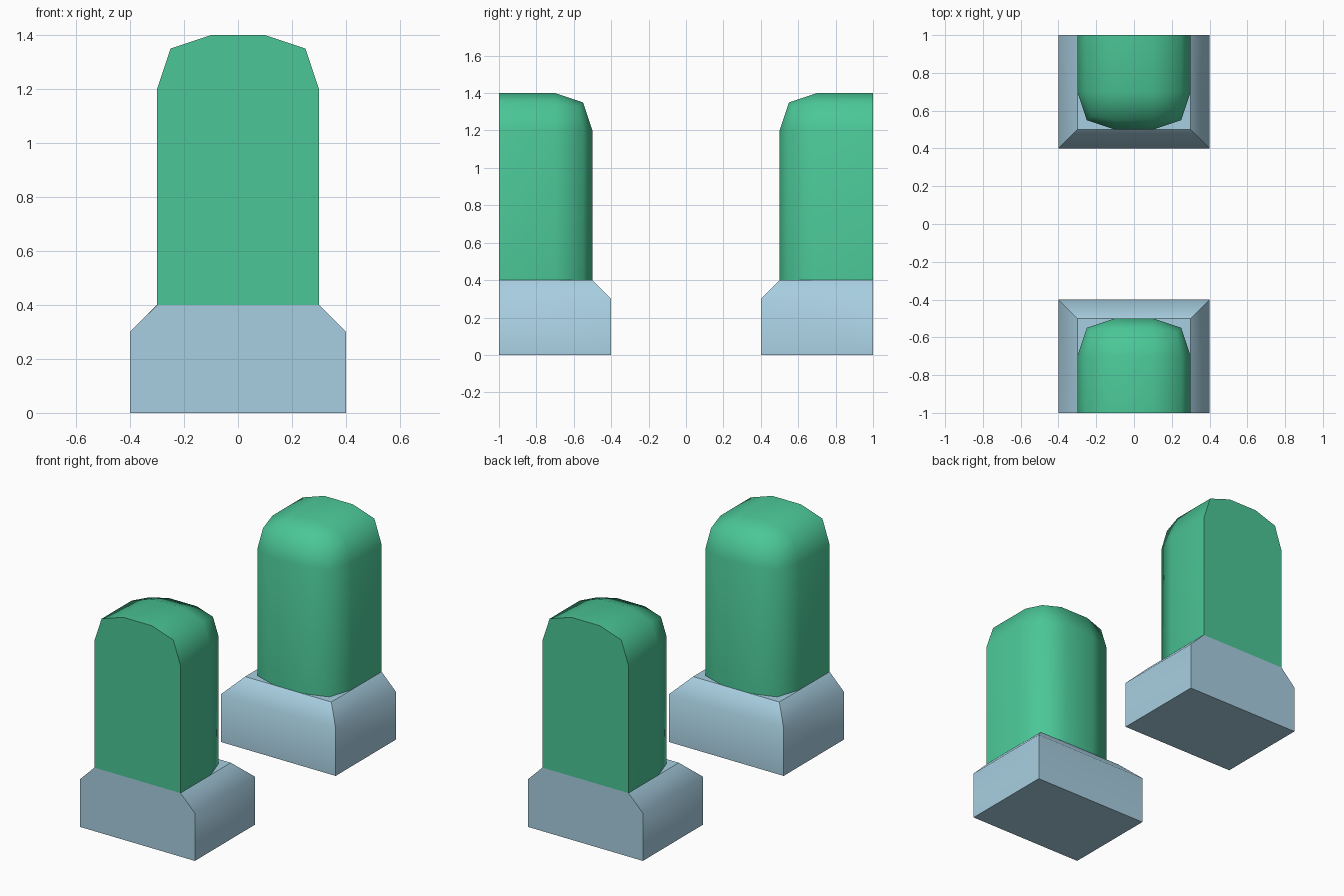
import bpy, bmesh, math

if "Cube" in bpy.data.objects:
    bpy.data.objects.remove(bpy.data.objects["Cube"])


def material(name, color):
    mat = bpy.data.materials.new(name)
    mat.diffuse_color = (*color, 1.0)
    mat.use_nodes = True
    mat.node_tree.nodes["Principled BSDF"].inputs["Base Color"].default_value = mat.diffuse_color
    return mat


def bevelled_block(name, half_w, y1, z0, z1, offset, segments, profile, bevel_uprights, mat):
    """Box from y=-1 to y1 whose outer (y=-1) face stays flat."""
    bm = bmesh.new()
    bmesh.ops.create_cube(bm, size=1.0)
    for v in bm.verts:
        v.co = (2 * half_w * v.co.x,
                y1 if v.co.y > 0 else -1.0,
                z1 if v.co.z > 0 else z0)

    def chosen(edge):
        outer = all(abs(v.co.y + 1.0) < 1e-5 for v in edge.verts)
        tops = sum(abs(v.co.z - z1) < 1e-5 for v in edge.verts)
        return not outer and (tops == 2 or (bevel_uprights and tops == 1))

    bmesh.ops.bevel(bm, geom=[e for e in bm.edges if chosen(e)], offset=offset,
                    offset_type='OFFSET', segments=segments, profile=profile,
                    affect='EDGES', clamp_overlap=False)
    bmesh.ops.recalc_face_normals(bm, faces=bm.faces[:])

    # smooth the rounding, keep corners (and the base's flat top rim) crisp
    for f in bm.faces:
        f.smooth = True
    for e in bm.edges:
        rim = not bevel_uprights and all(abs(v.co.z - z1) < 1e-5 for v in e.verts)
        e.smooth = not rim and e.calc_face_angle(0.0) < math.radians(57)
    mesh = bpy.data.meshes.new(name)
    bm.to_mesh(mesh)
    bm.free()
    mesh.materials.append(mat)
    return mesh


blue = material("pale_blue", (0.39, 0.62, 0.75))
green = material("green", (0.07, 0.57, 0.31))

# chamfered foot and round-topped post
parts = {
    "base": bevelled_block("base", 0.4, -0.4, 0.0, 0.4, 0.1, 1, 0.5, False, blue),
    "post": bevelled_block("post", 0.3, -0.5, 0.4, 1.4, 0.2, 2, 0.5625, True, green),
}

# front pair, and the same pair turned round at the back
for side, angle in (("front", 0.0), ("back", math.pi)):
    for part, mesh in parts.items():
        obj = bpy.data.objects.new(f"{side}_{part}", mesh)
        obj.rotation_euler.z = angle
        bpy.context.collection.objects.link(obj)
